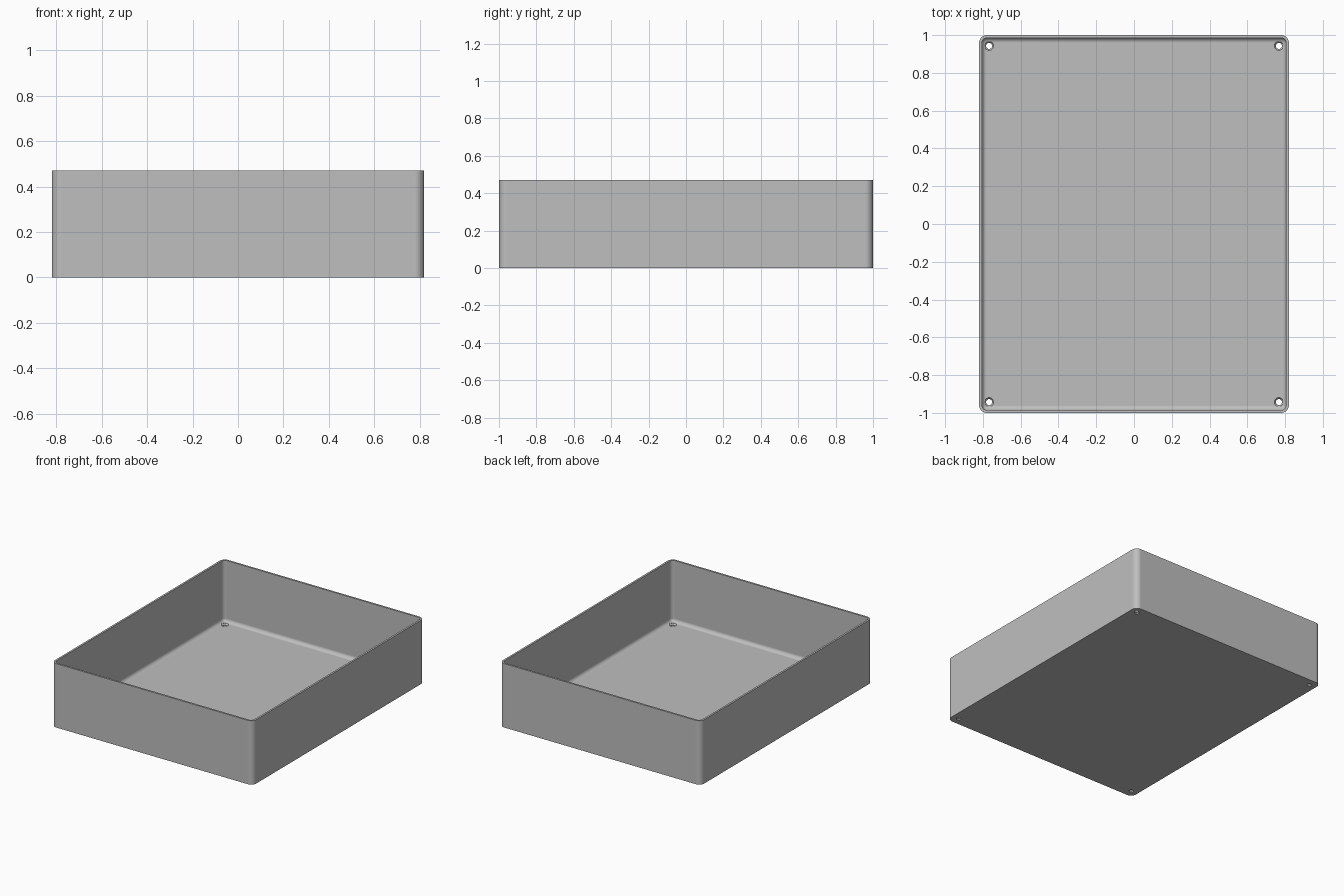
import bpy, bmesh, math
from mathutils import Vector

if "Cube" in bpy.data.objects:
    bpy.data.objects.remove(bpy.data.objects["Cube"], do_unlink=True)

HALF_X, HALF_Y, HEIGHT = 0.82, 1.0, 0.47
WALL, FLOOR, CORNER, FILLET = 0.014, 0.018, 0.042, 0.026
HOLE_X, HOLE_Y, HOLE_R, SINK_R = 0.767, 0.943, 0.016, 0.024

grey = bpy.data.materials.new("plain grey")
grey.use_nodes = True
colour = (0.52, 0.52, 0.52, 1)
grey.diffuse_color = colour
grey.node_tree.nodes["Principled BSDF"].inputs["Base Color"].default_value = colour


def rounded_ring(bm, inset, z, steps=10):
    """Rounded rectangle of vertices, inset from the outer walls."""
    r = max(CORNER - inset, 0.001)
    ring = []
    for i, (sx, sy) in enumerate([(1, 1), (-1, 1), (-1, -1), (1, -1)]):
        cx, cy = sx * (HALF_X - inset - r), sy * (HALF_Y - inset - r)
        for k in range(steps + 1):
            a = (i + k / steps) * math.pi / 2
            ring.append(bm.verts.new((cx + r * math.cos(a), cy + r * math.sin(a), z)))
    return ring


def loft(bm, rings):
    """Skin consecutive rings and cap both ends."""
    for a, b in zip(rings, rings[1:]):
        n = len(a)
        for i in range(n):
            j = (i + 1) % n
            bm.faces.new((a[i], a[j], b[j], b[i]))
    bm.faces.new(rings[0][::-1])
    bm.faces.new(rings[-1])
    bmesh.ops.recalc_face_normals(bm, faces=bm.faces)


def finish(bm, name):
    mesh = bpy.data.meshes.new(name)
    bm.to_mesh(mesh)
    bm.free()
    mesh.materials.append(grey)
    obj = bpy.data.objects.new(name, mesh)
    bpy.context.collection.objects.link(obj)
    return obj


# Open tray: outer wall, rim, inner wall, rounded inner edge, floor
profile = [(0, 0), (0, HEIGHT), (WALL, HEIGHT)]
for k in range(9):
    a = k / 8 * math.pi / 2
    profile.append((WALL + FILLET * (1 - math.cos(a)),
                    FLOOR + FILLET * (1 - math.sin(a))))
bm = bmesh.new()
loft(bm, [rounded_ring(bm, inset, z) for inset, z in profile])
tray = finish(bm, "tray")

# Countersunk screw holes in the four corners
bm = bmesh.new()
sink = [(HOLE_R, -0.05), (HOLE_R, 0.008), (SINK_R, FLOOR), (SINK_R, 0.06)]
for sx in (-1, 1):
    for sy in (-1, 1):
        rings = []
        for r, z in sink:
            rings.append([bm.verts.new(Vector((sx * HOLE_X, sy * HOLE_Y, z)) +
                          Vector((r * math.cos(t * math.pi / 16),
                                  r * math.sin(t * math.pi / 16), 0)))
                          for t in range(32)])
        loft(bm, rings)
cutter = finish(bm, "hole_cutter")
cutter.hide_render = True

bpy.ops.object.select_all(action="DESELECT")
tray.select_set(True)
bpy.context.view_layer.objects.active = tray
cut = tray.modifiers.new("screw holes", "BOOLEAN")
cut.operation = "DIFFERENCE"
cut.solver = "EXACT"
cut.object = cutter
bpy.ops.object.modifier_apply(modifier=cut.name)
bpy.data.objects.remove(cutter, do_unlink=True)

# Smooth rounded edges, flat panels
bpy.ops.object.shade_smooth_by_angle(angle=math.radians(30))
weighted = tray.modifiers.new("flat panels", "WEIGHTED_NORMAL")
weighted.keep_sharp = True
